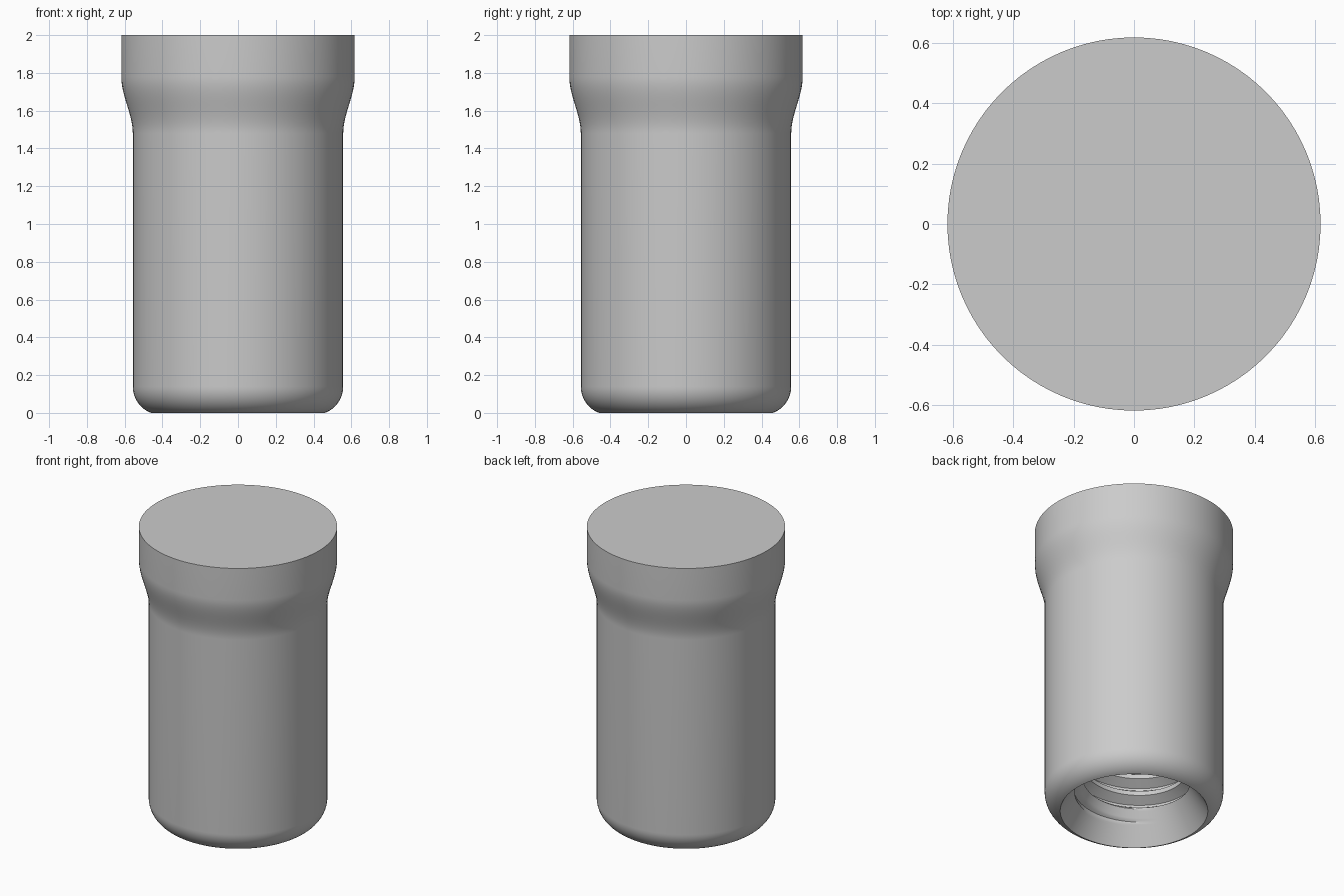
import bpy, bmesh, math

cube = bpy.data.objects.get("Cube")
if cube:
    bpy.data.objects.remove(cube, do_unlink=True)

SEG = 96
LIP = 0.46          # radius of the bottom opening
PITCH = 0.12
MINOR, MAJOR = 0.318, 0.378
BORE_TOP = 1.4

steel = bpy.data.materials.new("light grey steel")
steel.use_nodes = True
colour = (0.6, 0.6, 0.6, 1)
steel.diffuse_color = colour
steel.node_tree.nodes["Principled BSDF"].inputs["Base Color"].default_value = colour


def finish(name, bm):
    mesh = bpy.data.meshes.new(name)
    bm.to_mesh(mesh)
    bm.free()
    mesh.materials.append(steel)
    obj = bpy.data.objects.new(name, mesh)
    bpy.context.collection.objects.link(obj)
    bpy.ops.object.select_all(action="DESELECT")
    obj.select_set(True)
    bpy.context.view_layer.objects.active = obj
    bpy.ops.object.shade_smooth_by_angle(angle=math.radians(30))
    return obj


def ring_point(r, angle, z):
    return (r * math.cos(angle), r * math.sin(angle), z)


# Outer body: rounded foot, straight shank, S-shaped flare and flat head
def outer_profile():
    fillet, centre_z = 0.15, 0.14
    start = math.asin(-centre_z / fillet)
    points = [(LIP, 0)]
    for i in range(1, 13):
        a = start * (1 - i / 12)
        points.append((0.407 + fillet * math.cos(a), centre_z + fillet * math.sin(a)))
    for i in range(17):
        t = i / 16
        points.append((0.557 + 0.061 * t * t * (3 - 2 * t), 1.48 + 0.3 * t))
    return points + [(0.618, 2)]


bm = bmesh.new()
rings = [[bm.verts.new(ring_point(r, math.tau * i / SEG, z)) for i in range(SEG)]
         for r, z in outer_profile()]
for low, high in zip(rings, rings[1:]):
    for i in range(SEG):
        j = (i + 1) % SEG
        bm.faces.new((low[i], low[j], high[j], high[i]))
bm.faces.new(rings[-1])
finish("body", bm)


# Bore: countersink running into a right-handed thread with a conical blind end
def bore_radius(z, phase):
    d = abs((phase + 0.5) % 1 - 0.5)             # distance from the groove centre
    cut = min(1, max(0, (0.375 - d) / 0.3125))
    cut *= min(1, max(0, (BORE_TOP - z) / 0.1))  # the groove fades out at the top
    return max(MINOR + (MAJOR - MINOR) * cut, LIP - 0.62 * z)


steps = [0, 0.0625, 0.14, 0.22, 0.3, 0.375, 0.46, 0.54, 0.625, 0.7, 0.78, 0.86, 0.9375]
turns = math.ceil(BORE_TOP / PITCH) + 3
bm = bmesh.new()
columns = []
for i in range(SEG):
    column = []
    for turn in range(-2, turns):
        for s in steps:
            shift = 0.055 + PITCH * i / SEG
            z = min(BORE_TOP, max(0, shift + PITCH * (turn + s)))
            r = bore_radius(z, (z - shift) / PITCH)
            column.append(bm.verts.new(ring_point(r, math.tau * i / SEG, z)))
    columns.append(column)
for i in range(SEG):
    left, right = columns[i], columns[(i + 1) % SEG]
    hop = len(steps) if i == SEG - 1 else 0      # the seam climbs by one pitch
    for k in range(len(left) - 1 - hop):
        # the first column runs one turn lower, so join it one turn higher
        bm.faces.new((left[k], left[k + 1], right[k + 1 + hop], right[k + hop]))
bmesh.ops.remove_doubles(bm, verts=bm.verts, dist=0.00005)
bmesh.ops.dissolve_degenerate(bm, edges=bm.edges, dist=0.00005)
tip = bm.verts.new((0, 0, BORE_TOP + 0.18))
for edge in [e for e in bm.edges if e.is_boundary]:
    a, b = edge.verts
    if min(a.co.z, b.co.z) > BORE_TOP - 0.001:
        if a.co.cross(b.co).z < 0:
            a, b = b, a
        bm.faces.new((b, a, tip))
bmesh.ops.delete(bm, geom=[v for v in bm.verts if not v.link_faces], context="VERTS")
finish("threaded_bore", bm)
